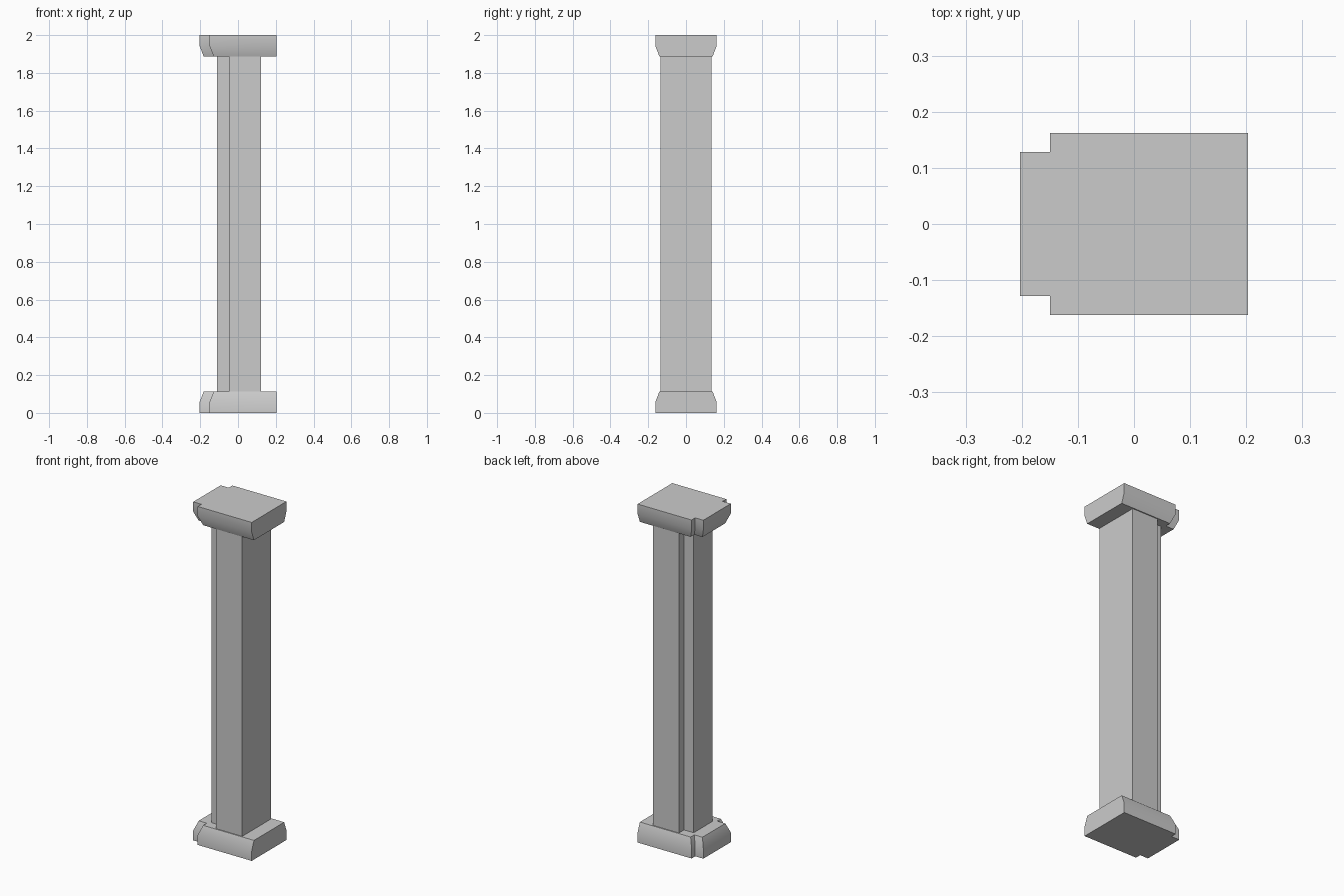
import bpy, bmesh, math

if "Cube" in bpy.data.objects:
    bpy.data.objects.remove(bpy.data.objects["Cube"])


def t_outline(back, step, nose, half, nose_half, inset=0.0):
    """T-shaped plan: wide body plus a narrower nose on the -x side."""
    h, n = half - inset, nose_half - inset
    s, e = step + inset, nose + inset
    return [(back, -h), (back, h), (s, h), (s, n),
            (e, n), (e, -n), (s, -n), (s, -h)]


def loft(name, rings):
    """Solid through stacked (z, outline) rings."""
    bm = bmesh.new()
    loops = [[bm.verts.new((x, y, z)) for x, y in pts] for z, pts in rings]
    for a, b in zip(loops, loops[1:]):
        for i in range(len(a)):
            j = (i + 1) % len(a)
            bm.faces.new((a[i], a[j], b[j], b[i]))
    bm.faces.new(loops[0])
    bm.faces.new(loops[-1])
    bmesh.ops.recalc_face_normals(bm, faces=bm.faces)
    mesh = bpy.data.meshes.new(name)
    bm.to_mesh(mesh)
    bm.free()
    obj = bpy.data.objects.new(name, mesh)
    bpy.context.collection.objects.link(obj)
    bpy.context.view_layer.objects.active = obj
    bpy.ops.object.select_all(action='DESELECT')
    obj.select_set(True)
    bpy.ops.object.shade_smooth_by_angle(angle=math.radians(30))
    return obj


BLOCK_H = 0.113

# Shaft: wide body with a narrow nose
shaft = t_outline(0.122, -0.048, -0.111, 0.135, 0.087)
loft("shaft", [(BLOCK_H, shaft), (2 - BLOCK_H, shaft)])

# Base and capital: same tapered block, mirrored in z; right end stays flat
profile = [(0.0, 0.0), (0.058, 0.0), (BLOCK_H, 0.021)]
for name, flip in (("base", False), ("capital", True)):
    loft(name, [(2 - z if flip else z,
                 t_outline(0.203, -0.15, -0.203, 0.162, 0.128, inset))
                for z, inset in profile])
